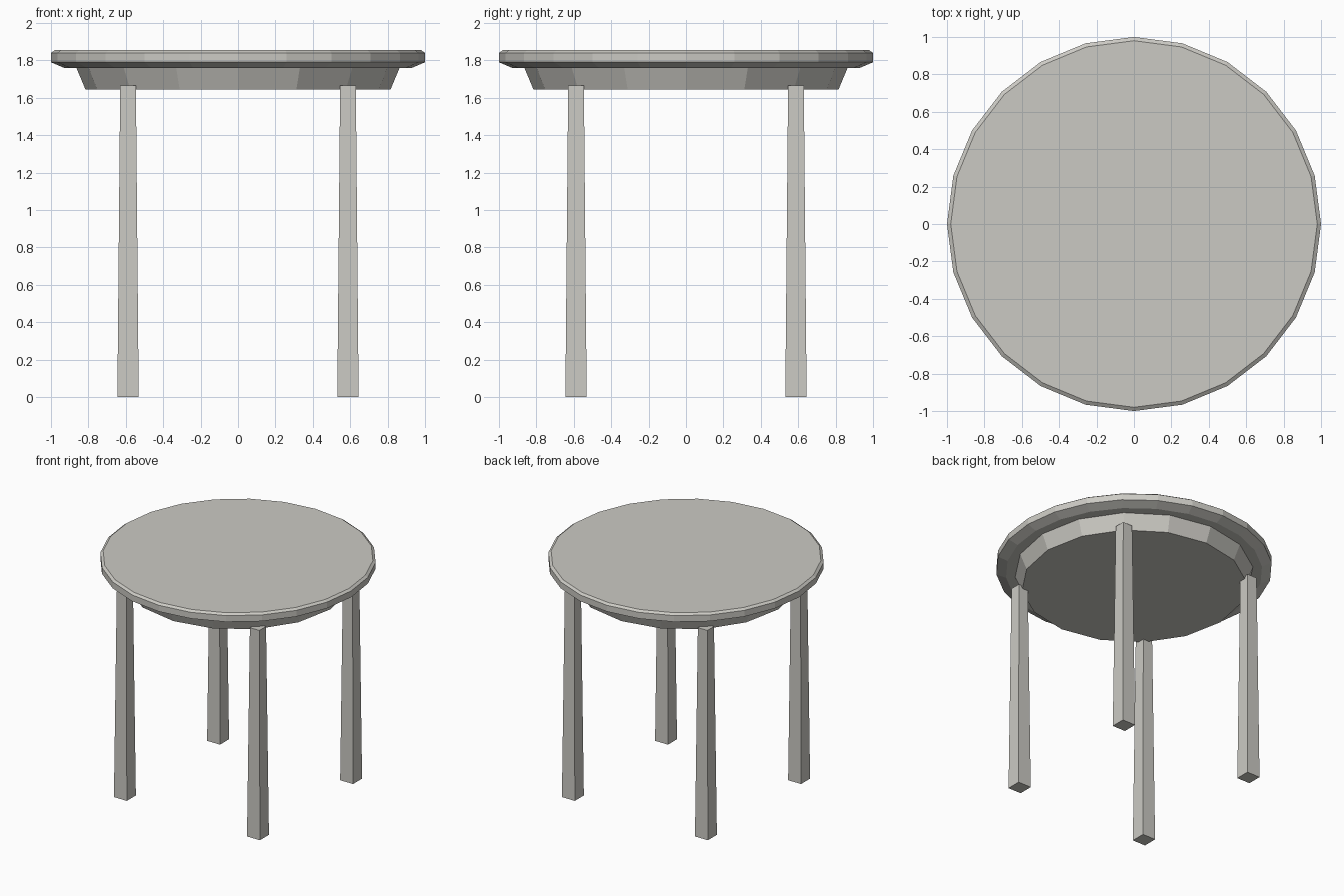
import bpy, bmesh, math

if "Cube" in bpy.data.objects:
    bpy.data.objects.remove(bpy.data.objects["Cube"])

mat = bpy.data.materials.new("warm grey")
mat.diffuse_color = (0.60, 0.59, 0.55, 1.0)
mat.use_nodes = True
mat.node_tree.nodes["Principled BSDF"].inputs["Base Color"].default_value = mat.diffuse_color


def finish(name, bm):
    bmesh.ops.recalc_face_normals(bm, faces=bm.faces)
    mesh = bpy.data.meshes.new(name)
    bm.to_mesh(mesh)
    bm.free()
    mesh.materials.append(mat)
    obj = bpy.data.objects.new(name, mesh)
    bpy.context.collection.objects.link(obj)
    return obj


def turned(name, profile, sides):
    """Closed faceted solid from (radius, z) rings listed bottom to top."""
    bm = bmesh.new()
    rings = []
    for r, z in profile:
        rings.append([bm.verts.new((r * math.cos(math.tau * i / sides),
                                    r * math.sin(math.tau * i / sides), z))
                      for i in range(sides)])
    for a, b in zip(rings, rings[1:]):
        for i in range(sides):
            j = (i + 1) % sides
            bm.faces.new((a[i], a[j], b[j], b[i]))
    bm.faces.new(rings[0][::-1])
    bm.faces.new(rings[-1])
    return finish(name, bm)


# Round table top with a bevelled rim
turned("table_top", [(0.93, 1.76), (1.0, 1.79), (1.0, 1.84), (0.98, 1.854)], 24)

# Tapered apron under the top
turned("apron", [(0.815, 1.643), (0.865, 1.762)], 16)


# Four square legs, slimmer at the top
def leg(name, sx, sy):
    bm = bmesh.new()
    bmesh.ops.create_cube(bm, size=2)
    for v in bm.verts:
        half = 0.042 if v.co.z > 0 else 0.057
        v.co = (sx * 0.588 + v.co.x * half,
                sy * 0.588 + v.co.y * half,
                1.666 if v.co.z > 0 else 0.0)
    finish(name, bm)


for sy, depth in ((-1, "front"), (1, "back")):
    for sx, side in ((-1, "left"), (1, "right")):
        leg(f"{depth}_{side}_leg", sx, sy)
